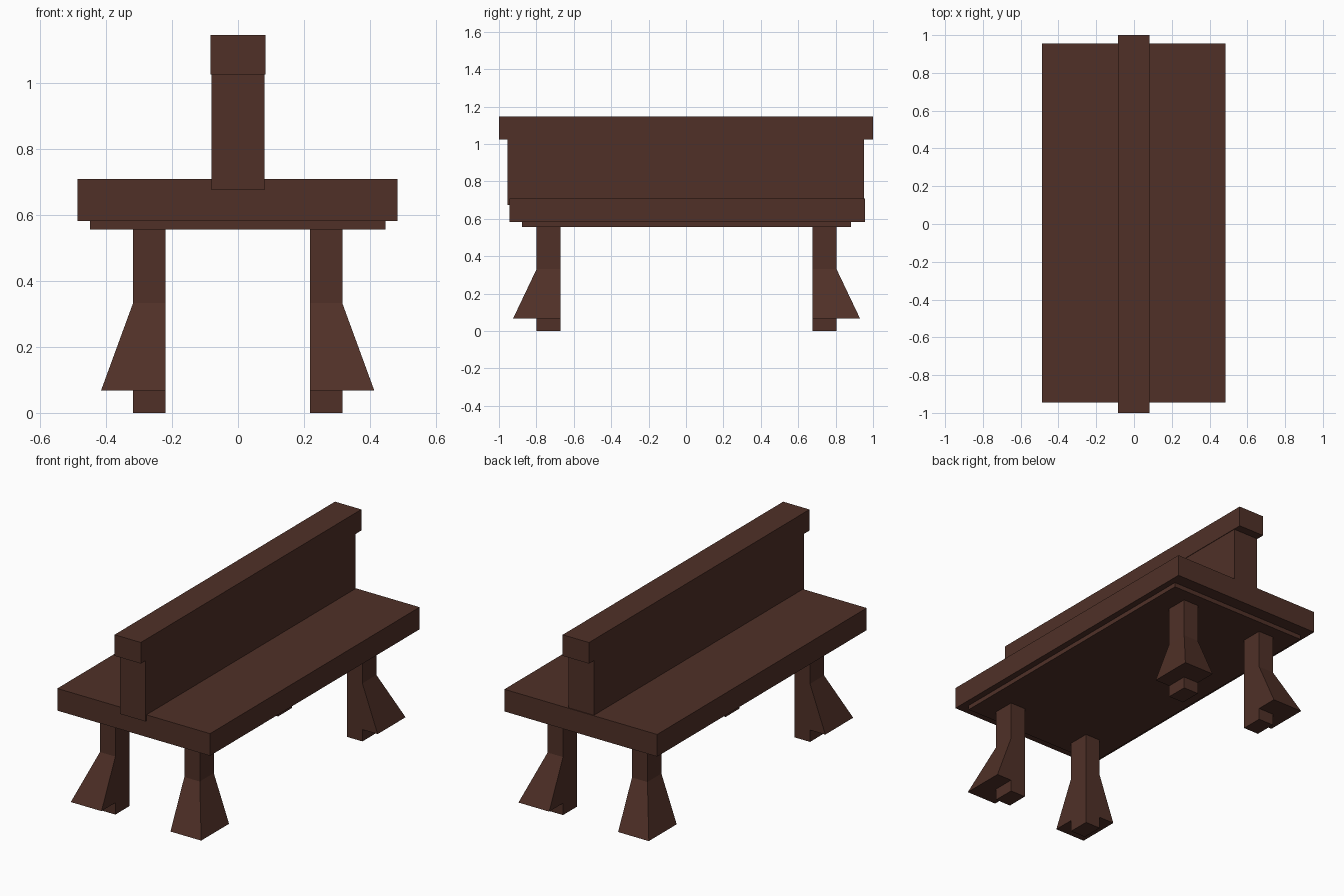
import bpy

if "Cube" in bpy.data.objects:
    bpy.data.objects.remove(bpy.data.objects["Cube"])

wood = bpy.data.materials.new("dark brown wood")
wood.diffuse_color = (0.080, 0.030, 0.0205, 1)
wood.use_nodes = True
wood.node_tree.nodes["Principled BSDF"].inputs["Base Color"].default_value = wood.diffuse_color


def frustum(name, low, high):
    """Solid between two rectangles, each given as (x0, x1, y0, y1, z)."""
    verts = []
    for x0, x1, y0, y1, z in (low, high):
        x0, x1 = sorted((x0, x1))
        y0, y1 = sorted((y0, y1))
        verts += [(x0, y0, z), (x1, y0, z), (x1, y1, z), (x0, y1, z)]
    faces = [(3, 2, 1, 0), (4, 5, 6, 7)]
    faces += [(i, (i + 1) % 4, (i + 1) % 4 + 4, i + 4) for i in range(4)]
    mesh = bpy.data.meshes.new(name)
    mesh.from_pydata(verts, [], faces)
    mesh.materials.append(wood)
    obj = bpy.data.objects.new(name, mesh)
    bpy.context.collection.objects.link(obj)
    return obj


def box(name, x0, x1, y0, y1, z0, z1):
    return frustum(name, (x0, x1, y0, y1, z0), (x0, x1, y0, y1, z1))


# Seat slab with a thin plate underneath
box("seat", -0.486, 0.484, -0.945, 0.956, 0.582, 0.709)
box("under_plate", -0.449, 0.447, -0.876, 0.882, 0.556, 0.582)

# Central backrest and its cap rail
box("backrest", -0.081, 0.080, -0.955, 0.951, 0.675, 1.025)
box("top_rail", -0.084, 0.083, -1.0, 1.0, 1.025, 1.146)

# Four legs: straight post plus a flare on the two outward sides
for sx, side in ((-1, "left"), (1, "right")):
    for sy, end in ((-1, "front"), (1, "back")):
        dx, dy = -0.001, 0.003
        xi, xo, xf = (sx * v + dx for v in (0.219, 0.317, 0.414))
        yi, yo, yf = (sy * v + dy for v in (0.674, 0.801, 0.927))
        box(f"{end}_{side}_leg_foot", xi, xo, yi, yo, 0.0, 0.068)
        frustum(f"{end}_{side}_leg_flare", (xi, xf, yi, yf, 0.068), (xi, xo, yi, yo, 0.333))
        box(f"{end}_{side}_leg_post", xi, xo, yi, yo, 0.333, 0.556)
